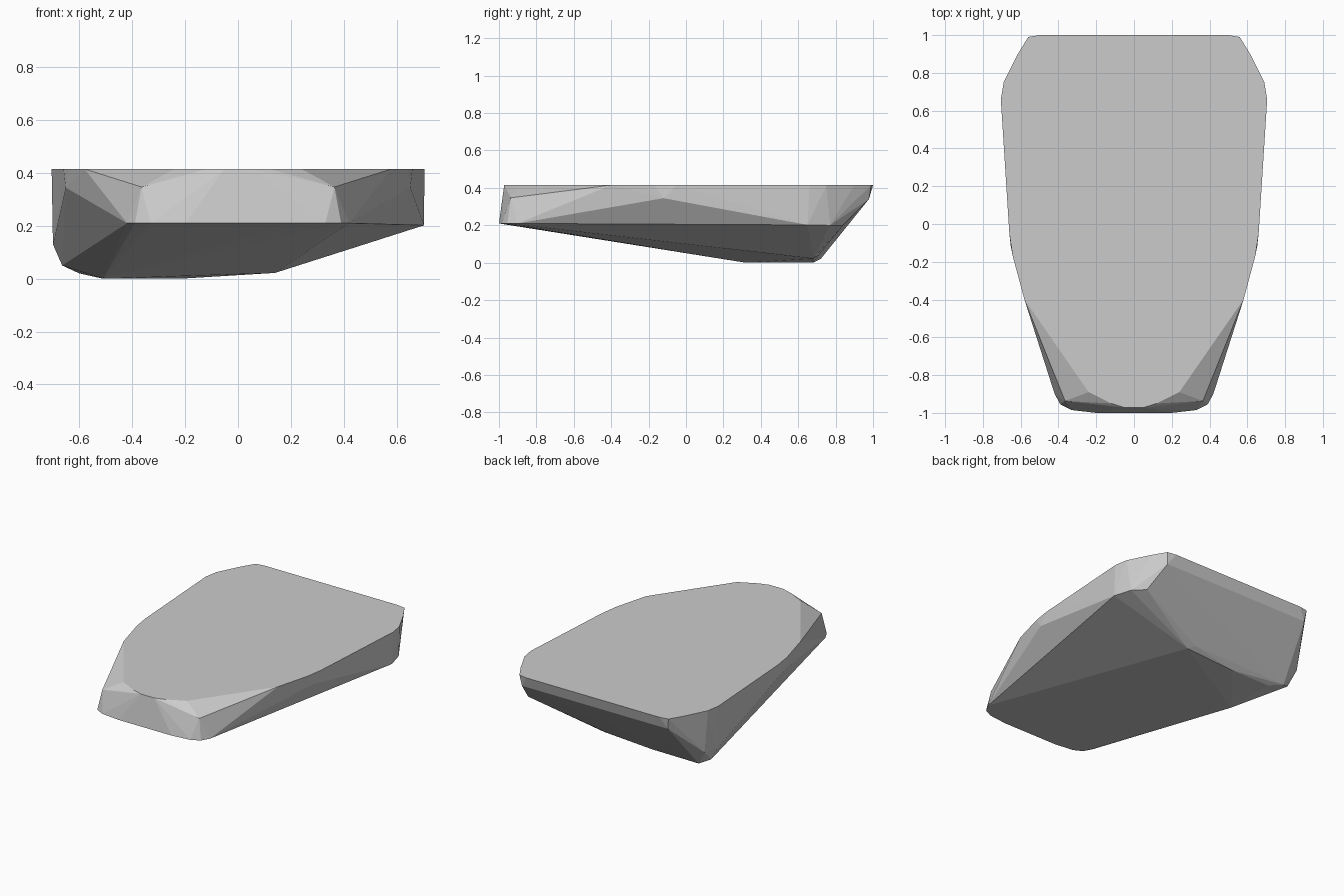
import bpy, bmesh

if "Cube" in bpy.data.objects:
    bpy.data.objects.remove(bpy.data.objects["Cube"])

TOP = 0.415


def both(points):
    """Mirror points across x = 0."""
    return [(s * x, y, z) for x, y, z in points for s in (1, -1)]


# Flat top outline (half)
deck = [(0.5, 1.0), (0.56, 0.99), (0.615, 0.9), (0.69, 0.75), (0.705, 0.66),
        (0.66, -0.05), (0.642, -0.17), (0.58, -0.4), (0.24, -0.89),
        (0.12, -0.95), (0.05, -0.972)]
points = both([(x, y, TOP) for x, y in deck])

# Nose, chamfers and side bulge, shared by both sides
points += both([
    (0.365, -0.937, 0.347), (0.2, -1.0, 0.21), (0.33, -0.985, 0.21),
    (0.39, -0.955, 0.21), (0.42, -0.9, 0.21),
    (0.652, -0.12, 0.345), (0.55, 0.978, 0.34),
])

# Higher right rear corner
points += [(0.704, 0.65, 0.202), (0.67, 0.77, 0.2), (0.6, 0.84, 0.2)]

# Lopsided keel, lowest at the left
points += [(0.14, 0.68, 0.022), (0.1, 0.71, 0.04), (-0.22, 0.68, 0.0),
           (-0.51, 0.68, 0.0), (-0.51, 0.32, 0.0), (-0.6, 0.72, 0.02),
           (-0.665, 0.68, 0.05), (-0.7, 0.66, 0.13), (-0.672, 0.76, 0.13)]

# Faceted stone skin around the points
bm = bmesh.new()
for p in points:
    bm.verts.new(p)
hull = bmesh.ops.convex_hull(bm, input=bm.verts)
inner = {g for g in hull["geom_interior"] + hull["geom_unused"]
         if isinstance(g, bmesh.types.BMVert)}
bmesh.ops.delete(bm, geom=list(inner), context='VERTS')
bmesh.ops.dissolve_limit(bm, angle_limit=0.01, verts=bm.verts, edges=bm.edges)
bmesh.ops.recalc_face_normals(bm, faces=bm.faces)

mesh = bpy.data.meshes.new("flat_stone")
bm.to_mesh(mesh)
bm.free()
bpy.context.collection.objects.link(bpy.data.objects.new("flat_stone", mesh))
